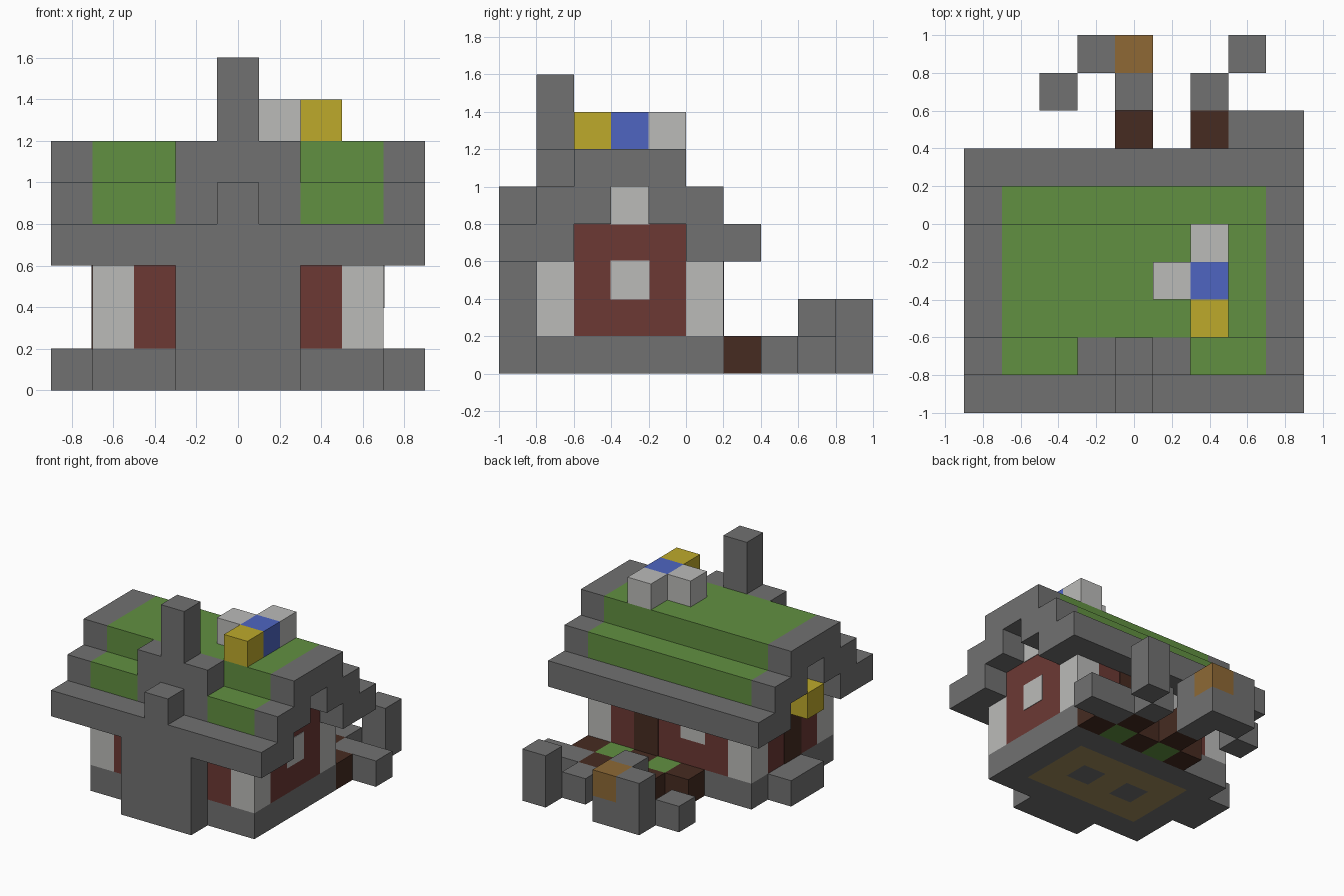
import bpy
import bmesh
from mathutils import Vector

default_cube = bpy.data.objects.get("Cube")
if default_cube:
    bpy.data.objects.remove(default_cube, do_unlink=True)

CELL = 0.2
ORIGIN = Vector((-0.9, -1.0, 0.0))
WIDTH = 9


def material(name, red, green, blue):
    """Flat material from display colour values."""
    linear = [((c / 255 + 0.055) / 1.055) ** 2.4 for c in (red, green, blue)] + [1.0]
    mat = bpy.data.materials.new(name)
    mat.use_nodes = True
    mat.diffuse_color = linear
    shader = mat.node_tree.nodes["Principled BSDF"]
    shader.inputs["Base Color"].default_value = linear
    shader.inputs["Roughness"].default_value = 0.9
    return mat


stone = material("stone grey", 113, 113, 113)
grass = material("roof green", 97, 144, 65)
brick = material("brick red", 108, 57, 52)
plaster = material("pale plaster", 187, 187, 185)
bark = material("dark brown", 70, 43, 33)
timber = material("warm timber", 142, 105, 53)
planks = material("floor planks", 160, 140, 92)
gold = material("lantern yellow", 190, 170, 43)
azure = material("flower blue", 78, 101, 193)


def finish(name, bm, mat):
    bmesh.ops.recalc_face_normals(bm, faces=bm.faces)
    mesh = bpy.data.meshes.new(name)
    bm.to_mesh(mesh)
    bm.free()
    mesh.materials.append(mat)
    obj = bpy.data.objects.new(name, mesh)
    bpy.context.collection.objects.link(obj)
    return obj


def block(name, mat, at, size, grow=0.0):
    """Box placed by its low corner and size, both in grid cells."""
    low, size = Vector(at), Vector(size)
    bm = bmesh.new()
    bmesh.ops.create_cube(bm, size=1.0)
    for v in bm.verts:
        local = Vector(s * (d + 2 * grow) for s, d in zip(v.co, size))
        v.co = ORIGIN + (low + size / 2 + local) * CELL
    return finish(name, bm, mat)


def panel(name, mat, at, size):
    """Painted cell standing very slightly proud of the wall around it."""
    return block(name, mat, at, size, grow=0.02)


def pair(name, mat, at, size, maker=block):
    """Part and its mirror image across the x axis."""
    x, y, z = at
    maker("left_" + name, mat, (WIDTH - x - size[0], y, z), size)
    maker("right_" + name, mat, at, size)


# Stone footing ring and plank floor with two stone inlays
pair("footing", stone, (1, 1, 0), (1, 5, 1))
block("front_footing", stone, (2, 1, 0), (5, 1, 1))
block("back_footing", stone, (2, 5, 0), (5, 1, 1))
for y, label in ((2, "front"), (4, "back")):
    block(label + "_floor_planks", planks, (2, y, 0), (5, 1, 1))
for x in range(2, 7):
    inlay = x % 2 == 1
    block("floor_inlay" if inlay else "middle_floor_planks",
          stone if inlay else planks, (x, 3, 0), (1, 1, 1))

# Brick walls with pale corner posts
block("long_wall", brick, (2, 1, 1), (5, 5, 3))
block("cross_wall", brick, (1, 2, 1), (7, 3, 3))
for y, label in ((1, "front"), (5, "back")):
    pair(label + "_corner_post", plaster, (1, y, 1), (1, 1, 3))

# Windows, doors and gable lights
panel("side_window", plaster, (7, 3, 2), (1, 1, 1))
panel("back_window", plaster, (3, 5, 2), (1, 1, 1))
panel("side_door", bark, (1, 3, 1), (1, 1, 2))
panel("back_door", bark, (5, 5, 1), (1, 1, 2))
pair("gable_light", plaster, (1, 3, 4), (1, 1, 1), maker=panel)
block("door_step", stone, (0, 3, 0), (1, 2, 1))
block("door_lantern", gold, (0, 3, 3), (1, 1, 1))

# Green roof tiers, left open at the front for the chimney
block("lower_roof", grass, (1, 2, 4), (7, 4, 1))
pair("lower_roof_front", grass, (1, 1, 4), (2, 1, 1))
block("upper_roof", grass, (1, 2, 5), (7, 3, 1))
for y, label in ((0, "front"), (6, "back")):
    block(label + "_eave", stone, (1, y, 3), (7, 1, 1))

# Stepped stone gable trims: half outline mirrored about the ridge
RIDGE = 3.5
half = [(0, 3), (0, 4), (1, 4), (1, 5), (2, 5), (2, 6)]
inner = [(3, 5), (3, 4), (2, 4), (2, 3)]


def flip(points):
    return [(2 * RIDGE - y, z) for y, z in reversed(points)]


outline = half + flip(half) + flip(inner) + inner
for x, label in ((0, "right"), (8, "left")):
    bm = bmesh.new()
    face = bm.faces.new([bm.verts.new(ORIGIN + Vector((x, y, z)) * CELL) for y, z in outline])
    extruded = bmesh.ops.extrude_face_region(bm, geom=[face])
    moved = [g for g in extruded["geom"] if isinstance(g, bmesh.types.BMVert)]
    bmesh.ops.translate(bm, verts=moved, vec=(CELL, 0, 0))
    finish(label + "_gable_trim", bm, stone)

# Chimney
block("chimney_base", stone, (3, 0, 0), (3, 1, 3))
block("chimney_ledge", stone, (4, 0, 4), (1, 1, 1))
block("chimney_shoulder", stone, (3, 1, 4), (3, 1, 2))
block("chimney_stack", stone, (4, 1, 6), (1, 1, 2))

# Ornament on the roof
block("ornament_centre", azure, (6, 3, 6), (1, 1, 1))
block("ornament_front", gold, (6, 2, 6), (1, 1, 1))
block("ornament_back", plaster, (6, 4, 6), (1, 1, 1))
block("ornament_side", plaster, (5, 3, 6), (1, 1, 1))

# Garden: alternating soil and grass, with soil beds behind the grass
for x in range(3, 8):
    planted = x % 2 == 0
    block("garden_grass" if planted else "garden_soil",
          grass if planted else bark, (x, 6, 0), (1, 1, 1))
    if planted:
        block("garden_bed", bark, (x, 7, 0), (1, 1, 1))

# Garden stones and bench
block("path_stone", stone, (7, 7, 0), (2, 1, 1))
block("garden_post", stone, (7, 9, 0), (1, 1, 2))
block("left_border_stone", stone, (6, 8, 0), (1, 1, 1))
block("right_border_stone", stone, (2, 8, 0), (1, 1, 1))
block("bench_back", stone, (4, 8, 0), (1, 1, 2))
block("bench_end", stone, (3, 9, 0), (1, 1, 2))
block("bench_foot", stone, (4, 9, 0), (1, 1, 1))
block("bench_crate", timber, (4, 9, 1), (1, 1, 1))
